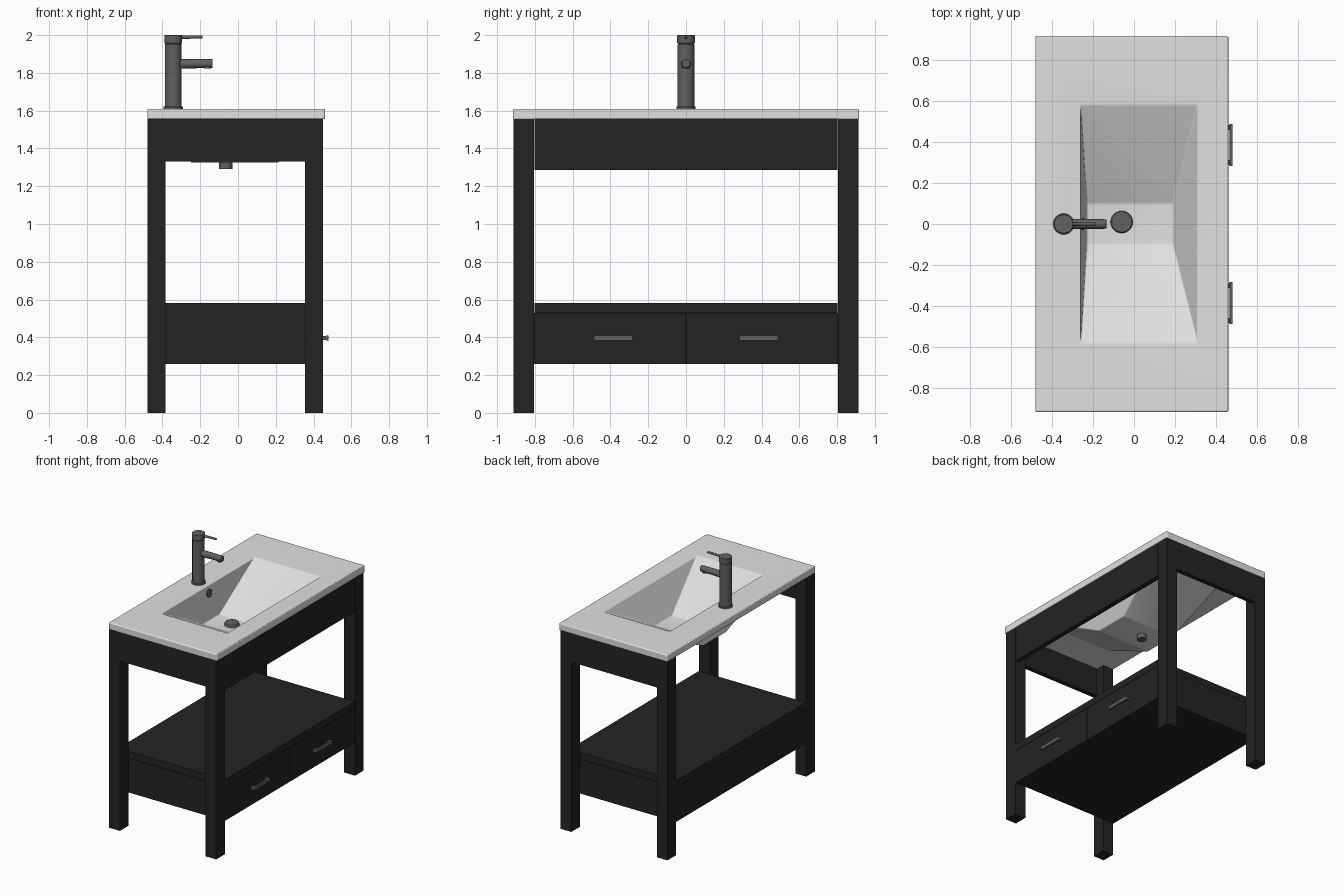
import bpy, bmesh, math
from mathutils import Vector

if "Cube" in bpy.data.objects:
    bpy.data.objects.remove(bpy.data.objects["Cube"])


def mat(name, r, g, b):
    m = bpy.data.materials.new(name)
    m.diffuse_color = (r, g, b, 1)
    m.use_nodes = True
    m.node_tree.nodes["Principled BSDF"].inputs["Base Color"].default_value = m.diffuse_color
    return m


BLACK = mat("black wood", 0.017, 0.017, 0.017)
WHITE = mat("white ceramic", 0.75, 0.75, 0.75)
METAL = mat("grey metal", 0.12, 0.12, 0.12)


def finish(name, bm, material, bevel=0, segs=2, smooth=False):
    bmesh.ops.recalc_face_normals(bm, faces=bm.faces[:])
    me = bpy.data.meshes.new(name)
    bm.to_mesh(me)
    bm.free()
    ob = bpy.data.objects.new(name, me)
    bpy.context.collection.objects.link(ob)
    me.materials.append(material)
    if bevel:
        mod = ob.modifiers.new("bevel", 'BEVEL')
        mod.width, mod.segments = bevel, segs
        mod.limit_method, mod.angle_limit = 'ANGLE', math.radians(20)
    if smooth:
        bpy.ops.object.select_all(action='DESELECT')
        bpy.context.view_layer.objects.active = ob
        ob.select_set(True)
        bpy.ops.object.shade_smooth_by_angle(angle=math.radians(35))
    return ob


def box(name, x, y, z, material=BLACK, bevel=0):
    bm = bmesh.new()
    bmesh.ops.create_cube(bm, size=1)
    for v in bm.verts:
        v.co = Vector([(a + b) / 2 + c * (b - a) for (a, b), c in zip((x, y, z), v.co)])
    return finish(name, bm, material, bevel)


def rod(name, p, q, r1, r2=None, bevel=0.003, material=METAL):
    """Cylinder or cone from point p to point q."""
    p, q = Vector(p), Vector(q)
    bm = bmesh.new()
    bmesh.ops.create_cone(bm, cap_ends=True, segments=32, radius1=r1,
                          radius2=r1 if r2 is None else r2, depth=(q - p).length)
    rot = (q - p).to_track_quat('Z', 'Y')
    for v in bm.verts:
        v.co = rot @ v.co + (p + q) / 2
    return finish(name, bm, material, bevel, smooth=True)


# four legs
for xn, xr in (("back", (-0.478, -0.385)), ("front", (0.355, 0.45))):
    for yn, yr in (("left", (-0.912, -0.806)), ("right", (0.806, 0.912))):
        box(f"{xn}_{yn}_leg", xr, yr, (0, 1.555))

# aprons under the top: both ends and the drawer side, open at the back
for n, yr in (("left", (-0.911, -0.875)), ("right", (0.875, 0.911))):
    box(f"{n}_apron", (-0.385, 0.355), yr, (1.33, 1.555))
box("front_apron", (0.412, 0.449), (-0.802, 0.802), (1.285, 1.555))

# lower drawer case with shelf on top
box("drawer_case", (-0.477, 0.43), (-0.804, 0.804), (0.26, 0.528))
box("shelf", (-0.477, 0.449), (-0.803, 0.803), (0.53, 0.582))

# drawer fronts and bar handles
for n, s in (("left", -1), ("right", 1)):
    box(f"{n}_drawer_front", (0.43, 0.449), sorted((s * 0.002, s * 0.803)), (0.26, 0.527))
    c = s * 0.385
    box(f"{n}_handle_bar", (0.466, 0.48), (c - 0.103, c + 0.103), (0.382, 0.41), METAL, 0.003)
    for d in (-0.085, 0.085):
        box(f"{n}_handle_post", (0.447, 0.468), (c + d - 0.012, c + d + 0.012),
            (0.386, 0.406), METAL)

# ceramic top and basin: nested rectangular rings (x0, x1, half y, z)
rings = [(-0.23, 0.19, 0.10, 1.35), (-0.26, 0.31, 0.58, 1.61),
         (-0.48, 0.46, 0.917, 1.61), (-0.48, 0.46, 0.917, 1.555),
         (-0.285, 0.335, 0.62, 1.555), (-0.25, 0.215, 0.14, 1.325)]
bm = bmesh.new()
loops = [[bm.verts.new(p) for p in ((a, -h, z), (b, -h, z), (b, h, z), (a, h, z))]
         for a, b, h, z in rings]
for A, B in zip(loops, loops[1:]):
    for i in range(4):
        j = (i + 1) % 4
        bm.faces.new((A[i], A[j], B[j], B[i]))
bm.faces.new(loops[0])
bm.faces.new(loops[-1])
finish("basin_top", bm, WHITE, 0.007, 3, smooth=True)

# drain, tail pipe and overflow ring
rod("drain_cap", (-0.06, 0.01, 1.345), (-0.06, 0.01, 1.372), 0.055, 0.05)
rod("drain_tail", (-0.065, 0.01, 1.29), (-0.065, 0.01, 1.34), 0.036)
rod("overflow_cap", (-0.262, 0, 1.55), (-0.245, 0, 1.552), 0.03)

# faucet
FX = -0.343
rod("faucet_base", (FX, 0, 1.605), (FX, 0, 1.622), 0.051)
rod("faucet_body", (FX, 0, 1.61), (FX, 0, 1.953), 0.044)
rod("faucet_cap", (FX, 0, 1.956), (FX, 0, 2.0), 0.047)
rod("faucet_cap_joint", (FX, 0, 1.95), (FX, 0, 1.96), 0.04, bevel=0)
rod("faucet_spout", (FX, 0, 1.847), (-0.134, 0, 1.85), 0.026, 0.023)
rod("spout_outlet", (-0.162, 0, 1.822), (-0.162, 0, 1.85), 0.018)
rod("faucet_lever", (FX, 0, 1.987), (-0.188, 0, 1.991), 0.009, 0.008, 0.002)
